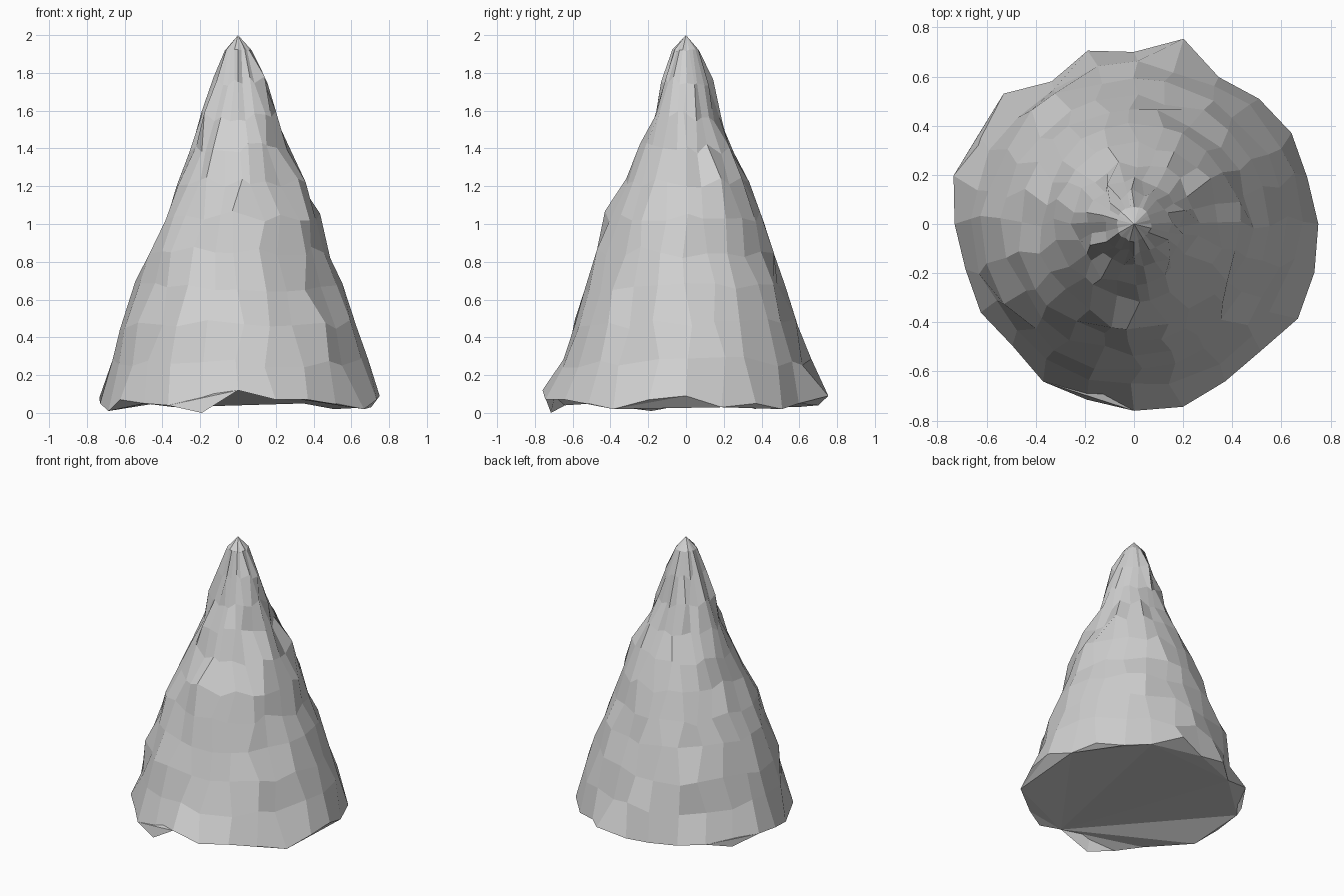
import bpy
import bmesh
import math
import random

random.seed(5)
cube = bpy.data.objects.get("Cube")
if cube:
    bpy.data.objects.remove(cube, do_unlink=True)

SIDES = 24

# Ragged foot: radius and height of each rim point, in hundredths
RIM_RADIUS = [75, 73, 74, 72, 69, 78, 70, 73, 67, 75, 73, 76,
              73, 71, 72, 70, 74, 74, 76, 77, 74, 73, 77, 76]
RIM_HEIGHT = [9, 3, 5, 2, 5, 9, 4, 6, 3, 7, 2, 8,
              5, 1, 7, 5, 4, 0, 12, 7, 7, 5, 2, 7]

# Slope of the rock: height, then radius towards +x, +y, -x and -y
PROFILE = [(.27, .68, .65, .65, .65), (.47, .61, .6, .61, .59),
           (.67, .54, .52, .53, .53), (.85, .47, .46, .46, .47),
           (1.04, .43, .41, .38, .42), (1.22, .36, .33, .32, .31),
           (1.4, .265, .245, .24, .24), (1.57, .2, .19, .19, .18),
           (1.76, .15, .13, .12, .12), (1.92, .07, .07, .07, .07)]


def ring_point(step, radius, height):
    angle = math.tau * step / SIDES
    return (radius * math.cos(angle), radius * math.sin(angle), height)


def blend_radius(radii, step):
    # Ease between the four compass radii
    quarter, part = divmod((step % SIDES) * 4 / SIDES, 1)
    start = int(quarter) % 4
    weight = math.sin(part * math.pi / 2) ** 2
    return radii[start] * (1 - weight) + radii[(start + 1) % 4] * weight


def rock_material():
    mat = bpy.data.materials.new("stone grey")
    mat.use_nodes = True
    colour = (.63, .63, .63, 1)
    mat.diffuse_color = colour
    mat.node_tree.nodes["Principled BSDF"].inputs["Base Color"].default_value = colour
    return mat


def build_rock():
    bm = bmesh.new()
    rings = [[bm.verts.new(ring_point(i, r / 100, z / 100))
              for i, (r, z) in enumerate(zip(RIM_RADIUS, RIM_HEIGHT))]]

    # Chipped rings, with narrow grooves in the upper half
    for height, *radii in PROFILE:
        near_tip = height > 1.85
        rough = .004 if near_tip else .011 + .012 * math.sin(math.pi * height / 2)
        lift = .006 if near_tip else .03
        turn = .1 if near_tip else .18 + .1 * height
        ring = []
        for i in range(SIDES):
            step = i + random.uniform(-turn, turn)
            r = blend_radius(radii, step) + random.uniform(-rough, rough)
            z = height + random.uniform(-lift, lift)
            ring.append(bm.verts.new(ring_point(step, r, z)))
        rings.append(ring)

    # Faceted flanks
    for low, high in zip(rings, rings[1:]):
        for i in range(SIDES):
            j = (i + 1) % SIDES
            bm.faces.new((low[i], low[j], high[j], high[i]))

    # Pointed peak and closed underside
    peak = bm.verts.new((0, 0, 2))
    for i in range(SIDES):
        bm.faces.new((rings[-1][i], rings[-1][(i + 1) % SIDES], peak))
    base = bm.faces.new(rings[0][::-1])

    bmesh.ops.triangulate(bm, faces=[base], ngon_method='EAR_CLIP')
    bmesh.ops.recalc_face_normals(bm, faces=bm.faces[:])
    mesh = bpy.data.meshes.new("rock_spire")
    bm.to_mesh(mesh)
    bm.free()
    mesh.materials.append(rock_material())
    rock = bpy.data.objects.new("rock_spire", mesh)
    bpy.context.collection.objects.link(rock)


build_rock()
